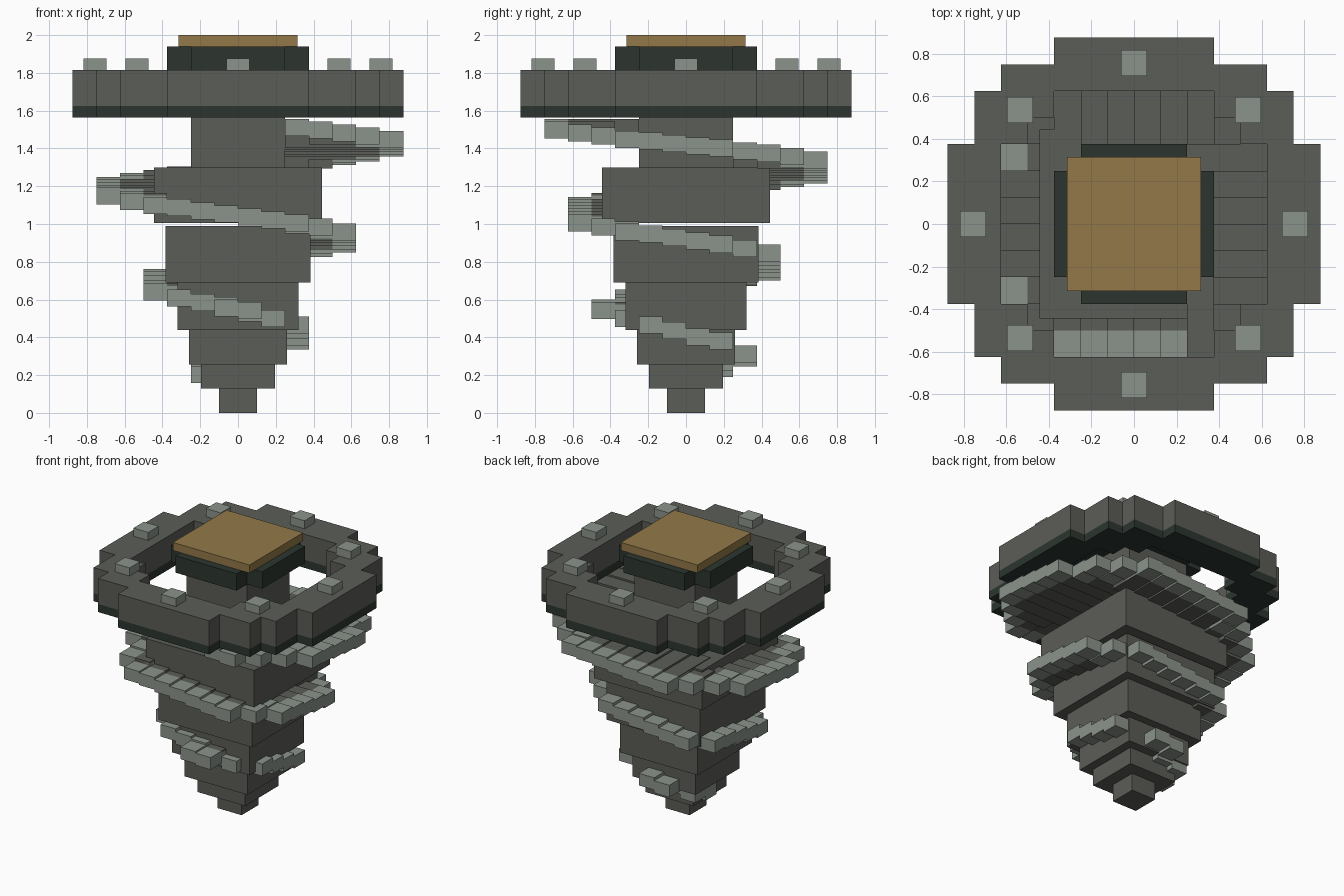
import bpy, bmesh, math
from mathutils import Matrix, Vector

if "Cube" in bpy.data.objects:
    bpy.data.objects.remove(bpy.data.objects["Cube"], do_unlink=True)

CELL = 0.125


def material(name, rgb):
    m = bpy.data.materials.new(name)
    m.use_nodes = True
    m.diffuse_color = (*rgb, 1)
    m.node_tree.nodes["Principled BSDF"].inputs["Base Color"].default_value = (*rgb, 1)
    return m


STONE = material("dark stone", (0.105, 0.11, 0.095))
PALE = material("pale stone", (0.26, 0.295, 0.26))
SLATE = material("green slate", (0.025, 0.036, 0.028))
GOLD = material("tan gold", (0.29, 0.19, 0.065))


def finish(name, bm, mat):
    bmesh.ops.recalc_face_normals(bm, faces=bm.faces)
    mesh = bpy.data.meshes.new(name)
    bm.to_mesh(mesh)
    bm.free()
    mesh.materials.append(mat)
    obj = bpy.data.objects.new(name, mesh)
    bpy.context.collection.objects.link(obj)
    return obj


def add_box(bm, lo, hi):
    lo, hi = Vector(lo), Vector(hi)
    size = hi - lo
    mat = Matrix.Translation((lo + hi) / 2) @ Matrix.Diagonal((*size, 1))
    bmesh.ops.create_cube(bm, size=1, matrix=mat)


def cell_slab(name, keep, z0, z1, mat):
    """Extrude every grid cell whose centre passes the test."""
    bm = bmesh.new()
    for i in range(-8, 8):
        for j in range(-8, 8):
            if keep(abs(i + 0.5) * CELL, abs(j + 0.5) * CELL):
                bm.faces.new([bm.verts.new(((i + a) * CELL, (j + b) * CELL, z0))
                              for a, b in ((0, 0), (1, 0), (1, 1), (0, 1))])
    bmesh.ops.remove_doubles(bm, verts=bm.verts, dist=0.001)
    top = bmesh.ops.extrude_face_region(bm, geom=bm.faces[:], use_keep_orig=True)["geom"]
    bmesh.ops.translate(bm, vec=(0, 0, z1 - z0),
                        verts=[v for v in top if isinstance(v, bmesh.types.BMVert)])
    return finish(name, bm, mat)


# Stepped central tower, widening upwards, with a narrow neck
tiers = [(0.10, 0, 0.13), (0.195, 0.13, 0.255), (0.26, 0.255, 0.44), (0.32, 0.44, 0.69),
         (0.385, 0.69, 0.99), (0.445, 1.005, 1.30), (0.25, 1.30, 1.815)]
bm = bmesh.new()
for half, z0, z1 in tiers:
    add_box(bm, (-half, -half, z0), (half, half, z1))
finish("tower", bm, STONE)

# Spiral stair: pale outer blocks on grid cells, dark treads running inwards
cells = {}
START, END, SAMPLES = -2.46, 0.195, 2400
for n in range(SAMPLES + 1):
    t = START + (END - START) * n / SAMPLES
    r = min(0.798 + 0.24 * t, 0.80)
    a = -2 * math.pi * t
    key = (math.floor(r * math.cos(a) / CELL), math.floor(r * math.sin(a) / CELL), round(t))
    cells.setdefault(key, []).append(t)

blocks, treads = bmesh.new(), bmesh.new()
INNER, HALF, THICK = 0.25, CELL / 2, 0.09
for (i, j, _), ts in cells.items():
    if len(ts) < 4:
        continue
    z = 1.42 + 0.5 * sum(ts) / len(ts)
    z0, z1 = z - THICK / 2, z + THICK / 2
    c = ((i + 0.5) * CELL, (j + 0.5) * CELL)
    add_box(blocks, (c[0] - HALF, c[1] - HALF, z0), (c[0] + HALF, c[1] + HALF, z1))
    major = 0 if abs(c[0]) >= abs(c[1]) else 1
    minor = 1 - major
    near = max(INNER, abs(c[minor]) - HALF)
    far = abs(c[major]) - HALF
    if far - near > 0.01:
        ends = sorted(math.copysign(d, c[major]) for d in (near, far))
        lo, hi = [0, 0, z0], [0, 0, z1]
        lo[major], hi[major] = ends
        lo[minor], hi[minor] = c[minor] - HALF, c[minor] + HALF
        add_box(treads, lo, hi)
finish("stair_blocks", blocks, PALE)
finish("stair_treads", treads, STONE)


# Stepped circular ring with a dark underside
def in_ring(x, y):
    return 0.66 < math.hypot(x, y) < 0.9


cell_slab("ring_base", in_ring, 1.565, 1.625, SLATE)
cell_slab("ring_wall", in_ring, 1.625, 1.815, STONE)

# Eight small blocks around the ring
bm = bmesh.new()
for k in range(8):
    x, y = 0.757 * math.cos(k * math.pi / 4), 0.757 * math.sin(k * math.pi / 4)
    add_box(bm, (x - 0.061, y - 0.061, 1.815), (x + 0.061, y + 0.061, 1.875))
finish("ring_studs", bm, PALE)

# Cross-shaped pedestal and its flat cap
cell_slab("pedestal", lambda x, y: max(x, y) < 0.375 and min(x, y) < 0.25, 1.815, 1.94, SLATE)
bm = bmesh.new()
add_box(bm, (-0.315, -0.315, 1.94), (0.315, 0.315, 2.0))
finish("cap", bm, GOLD)
